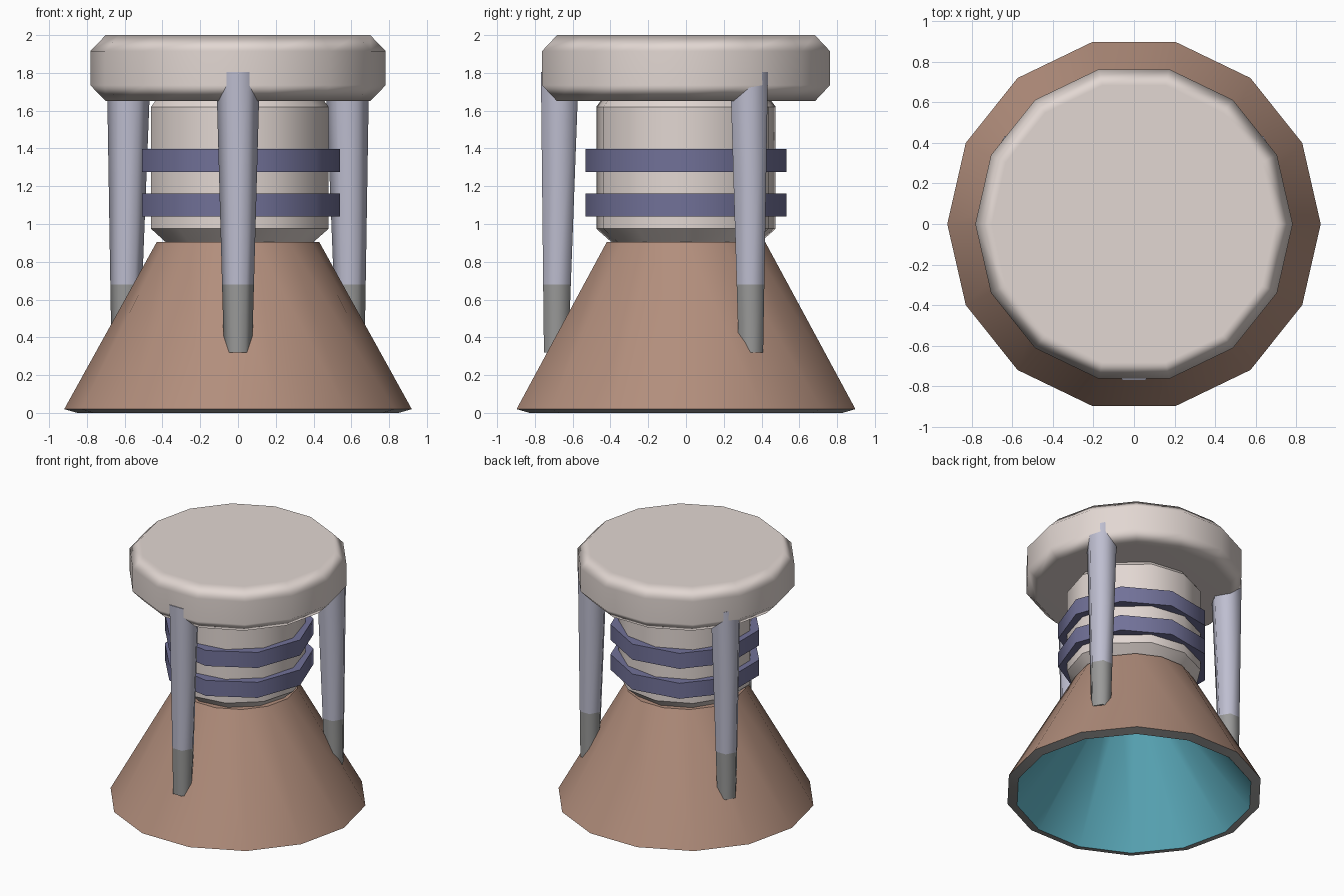
import bpy, bmesh, math

if "Cube" in bpy.data.objects:
    bpy.data.objects.remove(bpy.data.objects["Cube"])


def material(name, rgb):
    lin = [((c / 255 + 0.055) / 1.055) ** 2.4 for c in rgb]
    m = bpy.data.materials.new(name)
    m.diffuse_color = (*lin, 1)
    m.use_nodes = True
    m.node_tree.nodes["Principled BSDF"].inputs["Base Color"].default_value = m.diffuse_color
    return m


PALE = material("pale pinkish grey", (226, 215, 210))
LILAC = material("lilac grey", (190, 190, 208))
BLUE = material("slate blue", (113, 113, 152))
BROWN = material("warm brown", (178, 142, 124))
GREY = material("mid grey", (154, 154, 153))
CYAN = material("cyan", (100, 186, 204))


def loft(name, rings, sides, mats, band_mats=None, turn=0.0, angle=0):
    """Stack polygon rings (radius, z, centre offset); band_mats colours each band."""
    bm = bmesh.new()
    loops = []
    for r, z, off in rings:
        loops.append([bm.verts.new((off + r * math.cos(turn + math.tau * i / sides),
                                    r * math.sin(turn + math.tau * i / sides), z))
                      for i in range(sides)])
    n = len(rings) - 1
    band_mats = band_mats or [0] * n
    for k in range(n):
        a, b = loops[k], loops[k + 1]
        for i in range(sides):
            j = (i + 1) % sides
            f = bm.faces.new((a[i], a[j], b[j], b[i]))
            f.material_index = band_mats[k]
    bm.faces.new(loops[0]).material_index = band_mats[0]
    bm.faces.new(loops[-1]).material_index = band_mats[-1]
    bmesh.ops.recalc_face_normals(bm, faces=bm.faces)
    me = bpy.data.meshes.new(name)
    bm.to_mesh(me)
    bm.free()
    for m in mats:
        me.materials.append(m)
    ob = bpy.data.objects.new(name, me)
    bpy.context.collection.objects.link(ob)
    if angle:
        bpy.ops.object.select_all(action='DESELECT')
        ob.select_set(True)
        bpy.context.view_layer.objects.active = ob
        bpy.ops.object.shade_smooth_by_angle(angle=math.radians(angle))
    return ob


# flared base: brown outside, grey lip, cyan hollow inside
loft("base_cone",
     [(0.43, 0.905, 0), (0.92, 0.02, 0), (0.85, 0.0, 0), (0.20, 0.86, 0)],
     14, [BROWN, GREY, CYAN], [0, 1, 2], angle=30)

# neck with chamfered ends
loft("neck", [(0.40, 0.905, 0), (0.48, 0.975, 0), (0.48, 1.62, 0), (0.45, 1.66, 0)],
     11, [PALE], angle=35)

# two collar bands
for i, z in enumerate((1.04, 1.275)):
    loft(f"collar_band_{i + 1}", [(0.54, z, 0), (0.54, z + 0.122, 0)], 9, [BLUE], angle=45)

# cap with soft bevels, large faces kept flat
cap = loft("cap", [(0.70, 1.65, 0), (0.782, 1.735, 0), (0.782, 1.915, 0), (0.70, 2.0, 0)],
           14, [PALE], angle=60)
soft = cap.modifiers.new("soft_bevel", 'WEIGHTED_NORMAL')
soft.weight = 90
soft.keep_sharp = True

# three tapered hexagonal legs with grey tips
for i, deg in enumerate((-90, 30, 150)):
    leg = loft(f"leg_{i + 1}",
               [(0.0745, 0.32, 0.6875), (0.0845, 0.68, 0.683), (0.1155, 1.805, 0.668)],
               6, [GREY, LILAC], [0, 1], turn=math.radians(30), angle=65)
    leg.rotation_euler.z = math.radians(deg)
